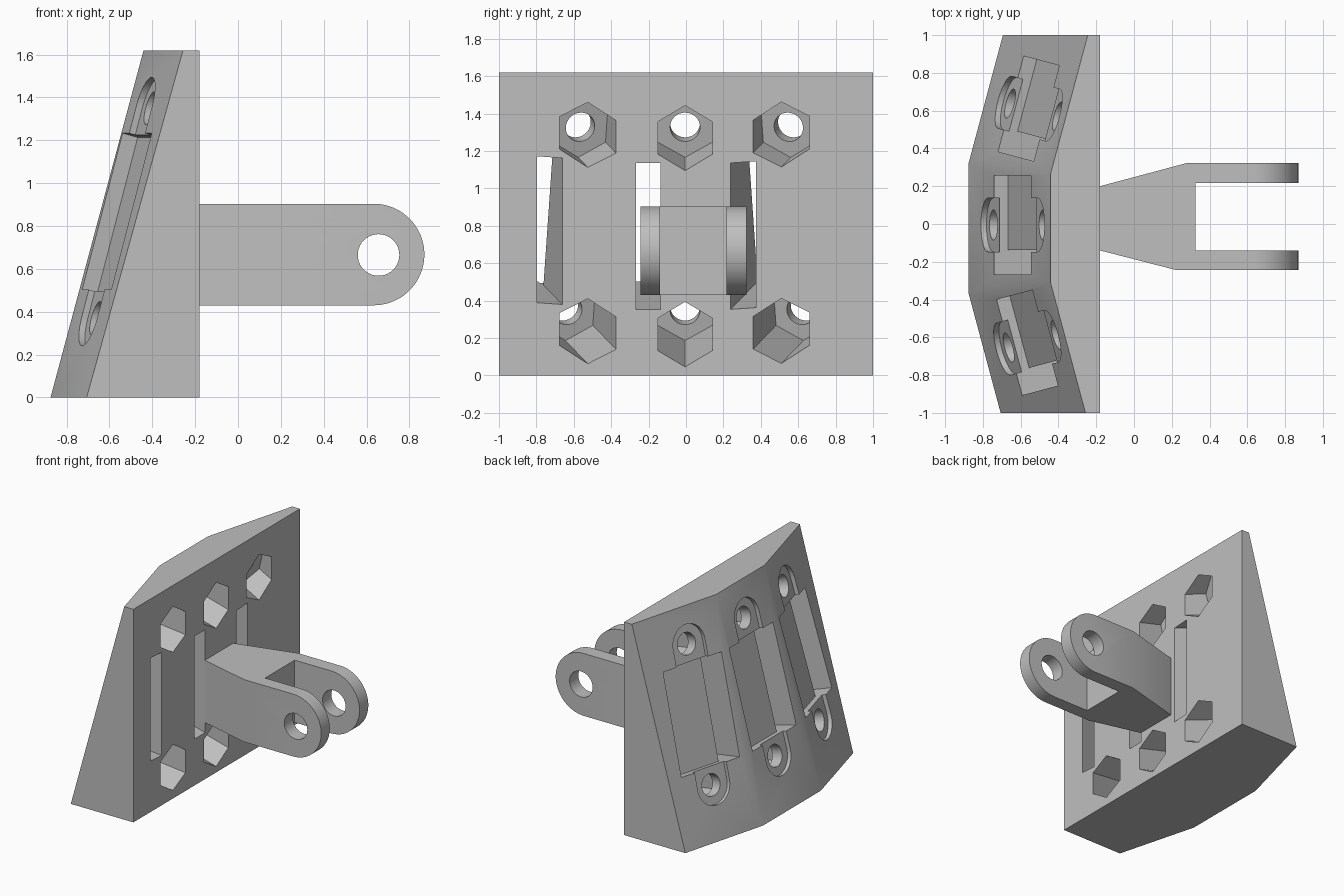
import bpy, bmesh, math
from mathutils import Matrix, Vector

if "Cube" in bpy.data.objects:
    bpy.data.objects.remove(bpy.data.objects["Cube"])

TILT = TURN = math.radians(15)

grey = bpy.data.materials.new("plain_grey")
grey.use_nodes = True
grey.diffuse_color = (0.52, 0.52, 0.52, 1)
grey.node_tree.nodes["Principled BSDF"].inputs["Base Color"].default_value = grey.diffuse_color


def loft(name, low, high, matrix=Matrix()):
    """Solid between two matching rings of points."""
    bm = bmesh.new()
    a = [bm.verts.new(matrix @ Vector(p)) for p in low]
    b = [bm.verts.new(matrix @ Vector(p)) for p in high]
    bm.faces.new(a)
    bm.faces.new(b)
    for i in range(len(a)):
        j = (i + 1) % len(a)
        bm.faces.new((a[i], a[j], b[j], b[i]))
    bmesh.ops.recalc_face_normals(bm, faces=bm.faces)
    mesh = bpy.data.meshes.new(name)
    bm.to_mesh(mesh)
    bm.free()
    mesh.materials.append(grey)
    obj = bpy.data.objects.new(name, mesh)
    bpy.context.collection.objects.link(obj)
    return obj


def prism(name, outline, lo, hi, matrix=Matrix()):
    return loft(name, [(x, y, lo) for x, y in outline],
                [(x, y, hi) for x, y in outline], matrix)


def box(x0, x1, y0, y1):
    return [(x0, y0), (x1, y0), (x1, y1), (x0, y1)]


def arc(cx, cy, r, start, end, n):
    return [(cx + r * math.cos(math.radians(start + (end - start) * i / n)),
             cy + r * math.sin(math.radians(start + (end - start) * i / n)))
            for i in range(n + 1)]


def circle(cx, cy, r, n, start=0):
    return arc(cx, cy, r, start, start + 360, n)[:-1]


def carve(obj, tools):
    """Apply boolean tools, then discard them."""
    for tool, operation in tools:
        tool.hide_render = True
        mod = obj.modifiers.new("carve", 'BOOLEAN')
        mod.operation, mod.solver, mod.object = operation, 'EXACT', tool
    graph = bpy.context.evaluated_depsgraph_get()
    mesh = bpy.data.meshes.new_from_object(obj.evaluated_get(graph))
    obj.modifiers.clear()
    obj.data = mesh
    for tool, _ in tools:
        bpy.data.objects.remove(tool)


def finish(obj):
    bpy.ops.object.select_all(action='DESELECT')
    obj.select_set(True)
    bpy.context.view_layer.objects.active = obj
    bpy.ops.object.shade_smooth_by_angle(angle=math.radians(30))


# Wedge body: flat mounting side, three sloping facets
BACK, FRONT, H = -0.18, -0.875, 1.62
Y1, Y2 = 0.325, -0.37
side = math.tan(TURN)
rise = H * math.tan(TILT)
rise_edge = rise / math.cos(TURN)
pull = (rise_edge - rise) / side
x_left = FRONT + side * (1 - Y1)
x_right = FRONT + side * (1 + Y2)
bottom = [(BACK, -1, 0), (BACK, 1, 0), (x_left, 1, 0),
          (FRONT, Y1, 0), (FRONT, Y2, 0), (x_right, -1, 0)]
top = [(BACK, -1, H), (BACK, 1, H), (x_left + rise_edge, 1, H),
       (FRONT + rise, Y1 - pull, H), (FRONT + rise, Y2 + pull, H),
       (x_right + rise_edge, -1, H)]
body = loft("wedge_body", bottom, top)

# Recess set on each facet: pocket, cable slot, screw tabs, holes, nut traps
u = Vector((0, -1, 0))
v = Vector((math.sin(TILT), 0, math.cos(TILT)))
n = Vector((-math.cos(TILT), 0, math.sin(TILT)))
frame = Matrix((u, v, n)).transposed().to_4x4()
facets = [((-0.642, -0.005, 0.868), 0),
          ((-0.558, 0.611, 0.868), -TURN),
          ((-0.565, -0.628, 0.868), TURN)]
SCREW = 0.507
cuts = []
for centre, turn in facets:
    m = Matrix.Translation(centre) @ Matrix.Rotation(turn, 4, 'Z') @ frame
    tabs = arc(0, SCREW, 0.142, 0, 180, 24) + arc(0, -SCREW, 0.142, 180, 360, 24)
    parts = [prism("tab_cutter", tabs, -0.03, 0.1, m),
             prism("pocket_cutter", box(-0.262, 0.262, -0.378, 0.378), -0.075, 0.11, m),
             prism("slot_cutter", box(0.132, 0.262, -0.378, 0.378), -1.0, 0.12, m)]
    for s in (SCREW, -SCREW):
        parts.append(prism("hole_cutter", circle(0, s, 0.08, 32), -0.2, 0.13, m))
        parts.append(prism("nut_cutter", circle(0, s, 0.168, 6, 90), -1.0, -0.115, m))
    cuts += [(p, 'DIFFERENCE') for p in parts]
carve(body, cuts)
finish(body)

# Forked hinge arm: plan outline trimmed to a rounded side outline
plan = [(BACK, -0.14), (0.22, -0.243), (0.95, -0.243), (0.95, -0.14),
        (0.325, -0.14), (0.325, 0.217), (0.95, 0.217), (0.95, 0.323),
        (0.28, 0.323), (BACK, 0.2)]
arm = prism("hinge_arm", plan, 0.2, 1.2)
upright = Matrix.Rotation(math.pi / 2, 4, 'X')
MID, R = 0.667, 0.237
profile = [(-0.5, MID + R), (-0.5, MID - R)] + arc(0.633, MID, R, -90, 90, 40)
carve(arm, [(prism("side_trim", profile, -1, 1, upright), 'INTERSECT'),
            (prism("pin_cutter", circle(0.656, 0.665, 0.097, 40), -1, 1, upright), 'DIFFERENCE')])
finish(arm)
